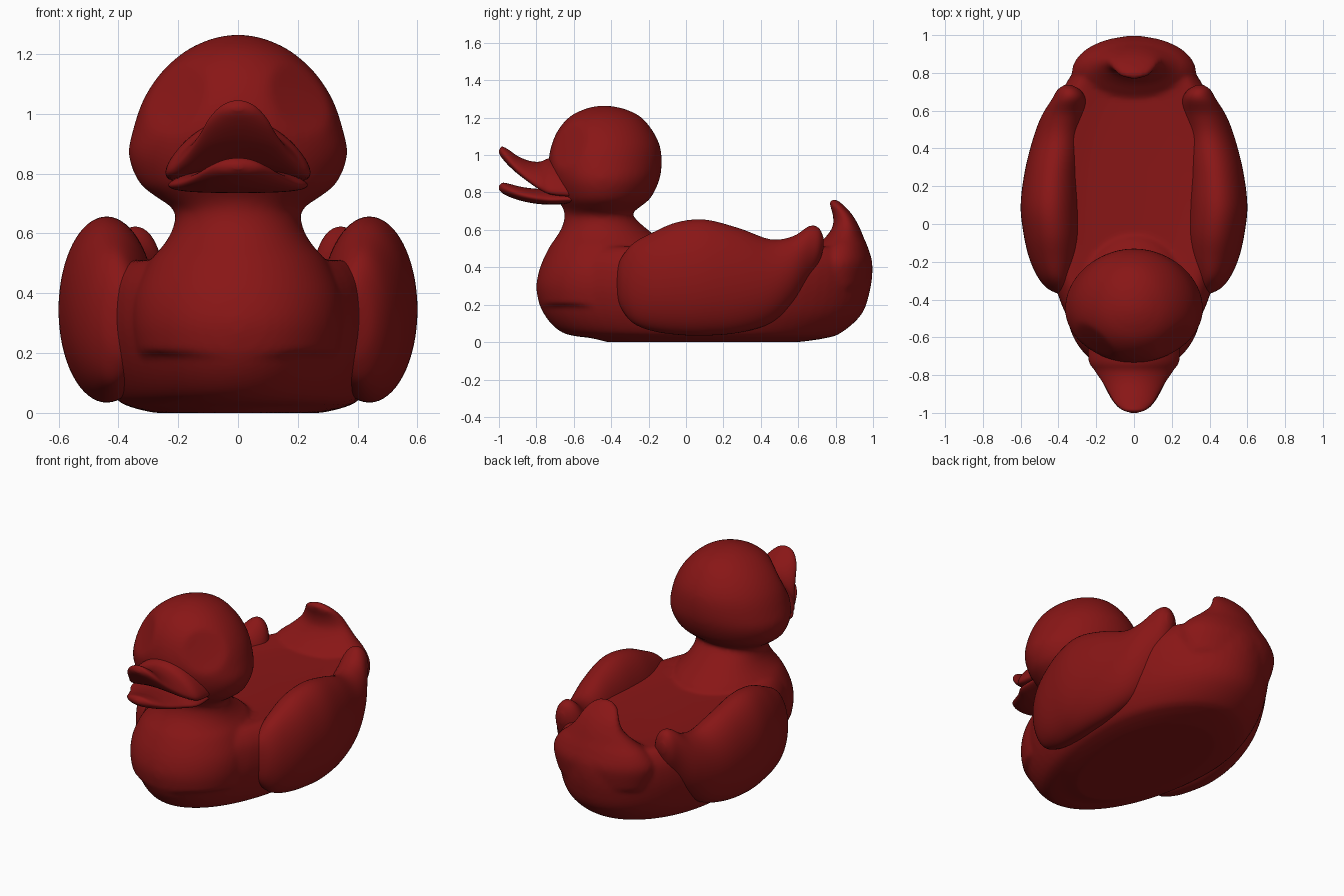
import bpy, bmesh, math
from mathutils import Vector

red = bpy.data.materials.new("red_vinyl")
red.diffuse_color = (0.25, 0.008, 0.008, 1)


def smooth_rows(rows, steps=5):
    """Catmull-Rom interpolation between profile rows."""
    out = []
    for i in range(len(rows) - 1):
        p = [rows[max(i - 1, 0)], rows[i], rows[i + 1], rows[min(i + 2, len(rows) - 1)]]
        for k in range(steps):
            t = k / steps
            out.append([0.5 * (2 * b + (c - a) * t + (2 * a - 5 * b + 4 * c - d) * t * t
                               + (3 * b - a - 3 * c + d) * t ** 3) for a, b, c, d in zip(*p)])
    return out + [list(rows[-1])]


def loft(bm, rows, point, n=64):
    rings = [[bm.verts.new(point(r, 2 * math.pi * i / n)) for i in range(n)]
             for r in smooth_rows(rows)]
    for a, b in zip(rings, rings[1:]):
        for i in range(n):
            j = (i + 1) % n
            bm.faces.new((a[i], a[j], b[j], b[i]))
    bm.faces.new(rings[0])
    bm.faces.new(rings[-1])


def level_ring(r, t):
    """Egg-shaped horizontal ring: z, front y, widest y, back y, half width."""
    z, y0, yc, y1, w = r
    s = math.sin(t)
    return w * math.cos(t), yc + (y1 - yc if s > 0 else yc - y0) * s, z


def wing_ring(r, t):
    """Upright ring: y, centre x, half thickness, bottom z, top z."""
    y, x, a, z0, z1 = r
    return x + a * math.cos(t), y, (z0 + z1) / 2 + (z1 - z0) / 2 * math.sin(t)


def bill_ring(droop):
    """Upright ring drooping at the sides: y, half width, bottom z, top z."""
    def point(r, t):
        y, w, z0, z1 = r
        x = w * math.cos(t)
        return x, y, (z0 + z1) / 2 + (z1 - z0) / 2 * math.sin(t) - droop * x * x
    return point


def make(name, bm):
    bmesh.ops.recalc_face_normals(bm, faces=bm.faces)
    for f in bm.faces:
        f.smooth = True
    me = bpy.data.meshes.new(name)
    bm.to_mesh(me)
    bm.free()
    me.materials.append(red)
    ob = bpy.data.objects.new(name, me)
    bpy.context.collection.objects.link(ob)
    return ob


# Body: hull with dished deck, neck with head, and tail, fused together
bm = bmesh.new()
loft(bm, [(0.0, -.42, .2, .60, .28), (.02, -.50, .2, .74, .36), (.05, -.66, .2, .83, .41),
          (.15, -.76, .2, .94, .46), (.28, -.80, .2, .985, .49), (.40, -.775, .2, .998, .49),
          (.47, -.74, .2, .985, .46), (.51, -.68, .2, .96, .41), (.505, -.60, .2, .90, .34),
          (.49, -.40, .2, .75, .24), (.485, -.10, .2, .40, .08)], level_ring)

loft(bm, [(.20, -.785, -.45, -.10, .34), (.30, -.80, -.45, -.06, .355), (.40, -.78, -.45, -.05, .345),
          (.50, -.735, -.45, -.07, .30), (.56, -.695, -.45, -.15, .25), (.61, -.665, -.45, -.215, .22),
          (.66, -.65, -.45, -.27, .21), (.69, -.65, -.45, -.285, .225), (.72, -.66, -.45, -.25, .27),
          (.77, -.69, -.45, -.19, .33), (.86, -.72, -.45, -.145, .365), (.95, -.735, -.45, -.13, .35),
          (1.05, -.72, -.45, -.14, .315), (1.14, -.68, -.45, -.185, .255), (1.21, -.615, -.45, -.25, .175),
          (1.25, -.53, -.44, -.34, .09), (1.264, -.46, -.44, -.42, .02)], level_ring)

# Shallow eye hollows
for v in bm.verts:
    for sx in (-1, 1):
        d = (v.co - Vector((.22 * sx, -.64, 1.06))).length
        if d < .13:
            v.co += Vector((-.6 * sx, .75, -.2)) * .025 * (1 - (d / .13) ** 2)

loft(bm, [(.30, .55, .80, .975, .30), (.42, .60, .80, .995, .33), (.50, .68, .82, .975, .29),
          (.56, .745, .84, .95, .22), (.62, .785, .86, .925, .16), (.68, .785, .85, .89, .125),
          (.73, .77, .81, .845, .095), (.755, .77, .79, .815, .05), (.765, .785, .79, .80, .02)], level_ring)
body = make("body", bm)
remesh = body.modifiers.new("fuse", 'REMESH')
remesh.mode = 'VOXEL'
remesh.voxel_size = 0.014
remesh.use_smooth_shade = True
soften = body.modifiers.new("soften", 'SMOOTH')
soften.factor = 0.5
soften.iterations = 8

# Wings, mirrored across the middle
bm = bmesh.new()
loft(bm, [(-.37, .37, .03, .24, .40), (-.34, .39, .07, .17, .46), (-.28, .41, .10, .10, .53),
          (-.18, .42, .135, .06, .585), (-.05, .43, .155, .04, .64), (.10, .44, .16, .035, .655),
          (.28, .43, .148, .05, .61), (.45, .40, .135, .10, .55), (.57, .37, .12, .20, .565),
          (.66, .345, .09, .33, .62), (.71, .345, .06, .42, .61), (.735, .35, .02, .50, .56)], wing_ring)
wings = make("wings", bm)
wings.modifiers.new("mirror", 'MIRROR').use_mirror_merge = False

# Upturned upper bill
bm = bmesh.new()
loft(bm, [(-.60, .24, .80, .98), (-.72, .24, .815, .985), (-.78, .205, .83, .965), (-.84, .165, .86, .97),
          (-.90, .13, .90, .995), (-.95, .10, .945, 1.03), (-.985, .06, .985, 1.045),
          (-1.0, .015, 1.01, 1.025)], bill_ring(1.6))
make("upper_bill", bm)

# Lower bill
bm = bmesh.new()
loft(bm, [(-.60, .23, .74, .82), (-.72, .23, .735, .82), (-.80, .185, .74, .82), (-.88, .145, .755, .83),
          (-.94, .11, .775, .845), (-.98, .07, .795, .852), (-1.0, .015, .815, .835)], bill_ring(.3))
make("lower_bill", bm)
